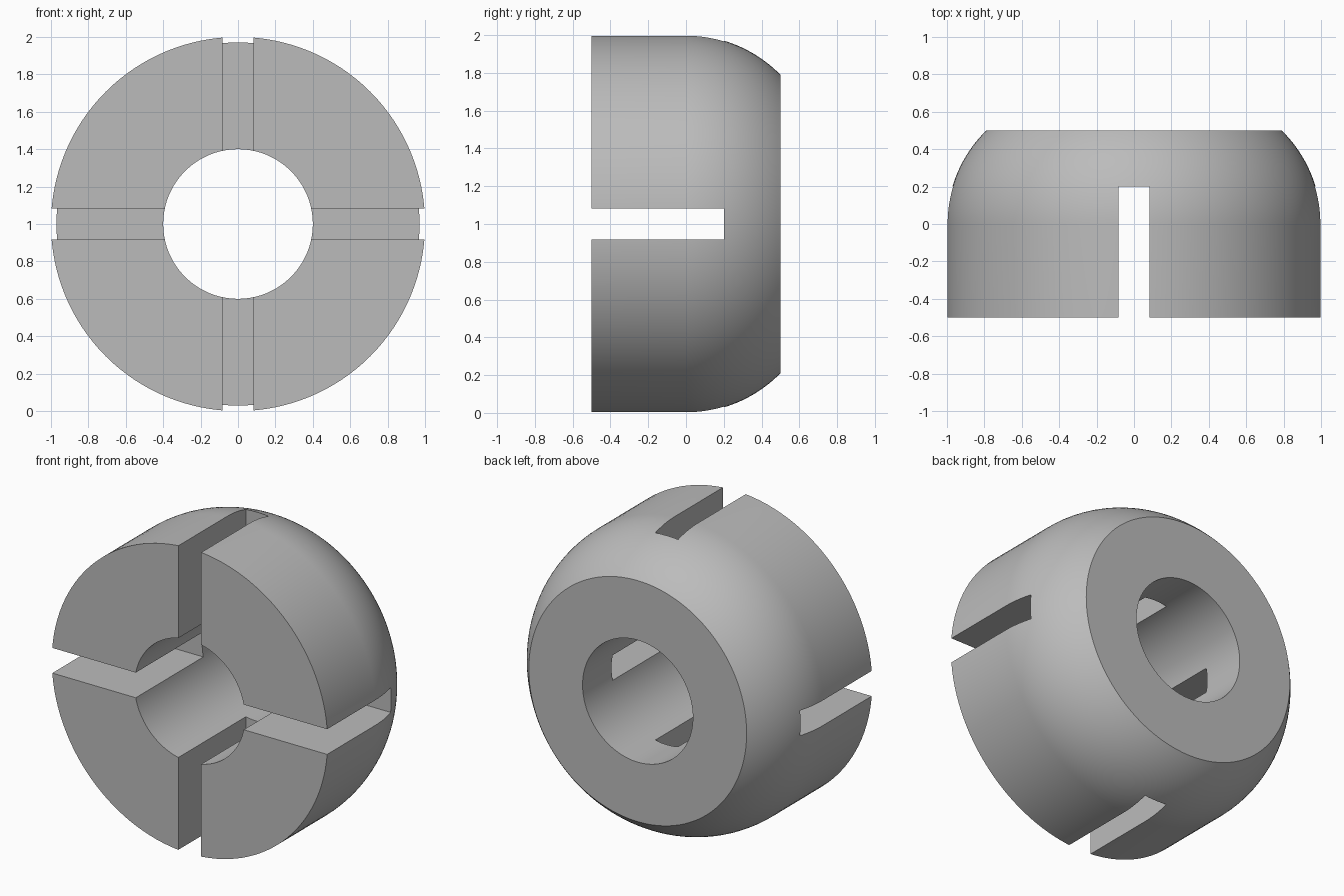
import bpy
import bmesh
from math import radians, sin, cos, asin, tau
from mathutils import Vector

OUTER, BORE = 1.0, 0.4
HALF = 0.5          # half of the depth
ROUND = 0.7         # radius of the rounded back shoulder
SLOT, SLOT_END = 0.165, 0.2
SEGMENTS, ARC_STEPS = 128, 20

cube = bpy.data.objects.get("Cube")
if cube:
    bpy.data.objects.remove(cube, do_unlink=True)

# Single plain grey
grey = bpy.data.materials.new("plain_grey")
grey.use_nodes = True
colour = (0.5, 0.5, 0.5, 1)
grey.diffuse_color = colour
grey.node_tree.nodes["Principled BSDF"].inputs["Base Color"].default_value = colour


def add_object(name, bm):
    bmesh.ops.recalc_face_normals(bm, faces=bm.faces)
    mesh = bpy.data.meshes.new(name)
    bm.to_mesh(mesh)
    bm.free()
    mesh.materials.append(grey)
    obj = bpy.data.objects.new(name, mesh)
    bpy.context.collection.objects.link(obj)
    return obj


def slot_cutter(name, width, height):
    """Box running from in front of the collar back to the slot floor."""
    bm = bmesh.new()
    bmesh.ops.create_cube(bm, size=1)
    depth = SLOT_END + OUTER
    bmesh.ops.scale(bm, vec=(width, depth, height), verts=bm.verts)
    bmesh.ops.translate(bm, vec=(0, SLOT_END - depth / 2, OUTER), verts=bm.verts)
    obj = add_object(name, bm)
    obj.hide_render = True
    return obj


# Collar: closed (radius, depth) profile turned around the y axis
end_angle = asin(HALF / ROUND)
arc = [end_angle * i / ARC_STEPS for i in range(ARC_STEPS + 1)]
profile = [(BORE, -HALF), (OUTER, -HALF)]
profile += [(OUTER - ROUND + ROUND * cos(a), ROUND * sin(a)) for a in arc]
profile.append((BORE, HALF))

bm = bmesh.new()
rings = []
for s in range(SEGMENTS):
    t = tau * s / SEGMENTS
    rings.append([bm.verts.new((r * cos(t), y, OUTER + r * sin(t))) for r, y in profile])
for s, ring in enumerate(rings):
    following = rings[(s + 1) % SEGMENTS]
    for i in range(len(profile)):
        j = (i + 1) % len(profile)
        bm.faces.new((ring[i], ring[j], following[j], following[i]))
collar = add_object("slotted_collar", bm)

# Crossed slots cut into the front
cutters = [slot_cutter("upright_slot_cutter", SLOT, 3 * OUTER),
           slot_cutter("level_slot_cutter", 3 * OUTER, SLOT)]
bpy.context.view_layer.objects.active = collar
for cutter in cutters:
    mod = collar.modifiers.new(cutter.name, 'BOOLEAN')
    mod.operation = 'DIFFERENCE'
    mod.solver = 'EXACT'
    mod.object = cutter
    bpy.ops.object.modifier_apply(modifier=mod.name)
for cutter in cutters:
    bpy.data.objects.remove(cutter, do_unlink=True)

# Smooth curved walls, crisp edges
bpy.ops.object.select_all(action='DESELECT')
collar.select_set(True)
bpy.ops.object.shade_smooth_by_angle(angle=radians(30))
